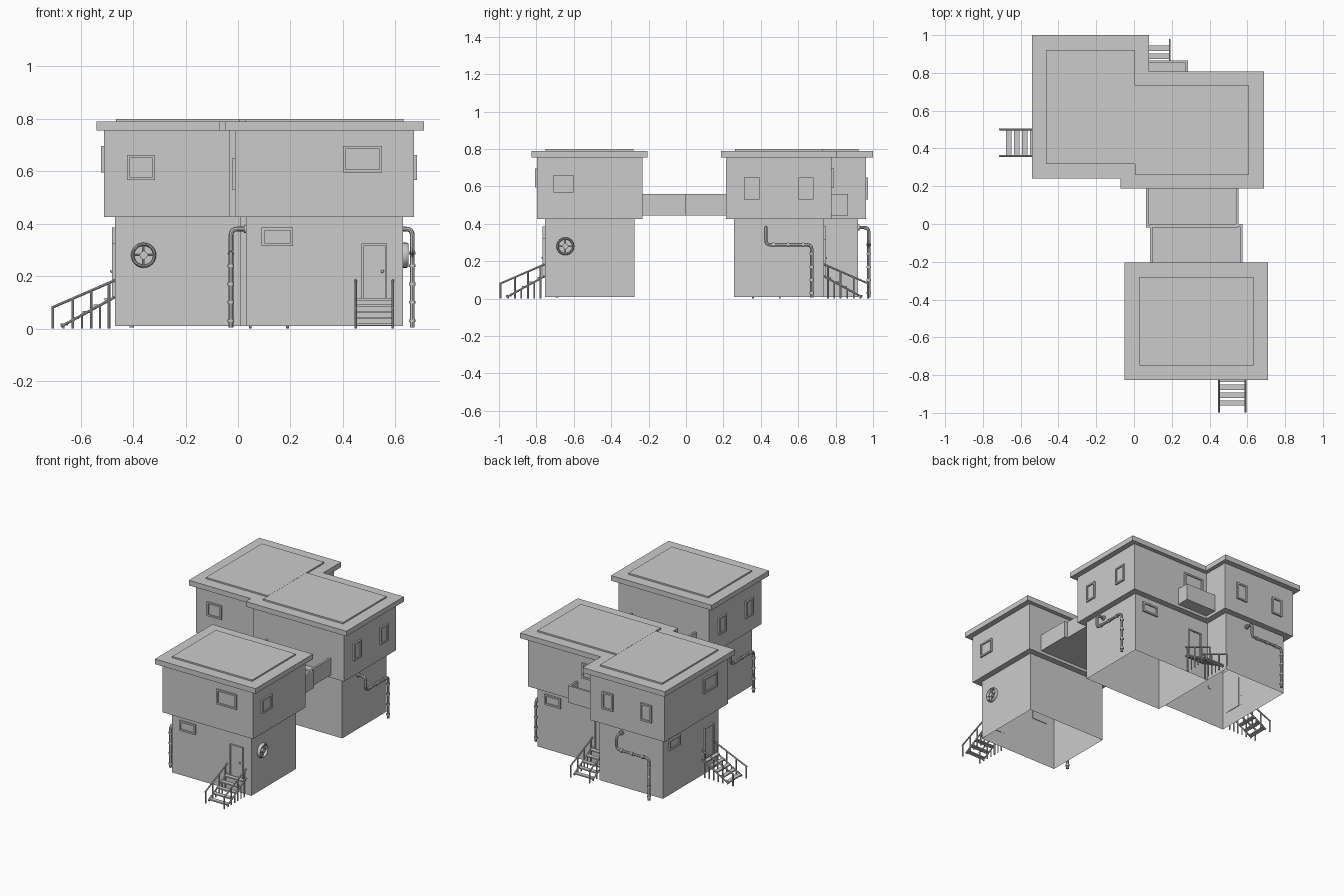
import bpy, bmesh, math
from mathutils import Matrix, Vector

if "Cube" in bpy.data.objects:
    bpy.data.objects.remove(bpy.data.objects["Cube"])

T = Matrix.Translation


def rot_z(deg):
    return Matrix.Rotation(math.radians(deg), 4, 'Z')


def finish(name, bm, M, smooth=False):
    bm.normal_update()
    me = bpy.data.meshes.new(name)
    bm.to_mesh(me)
    bm.free()
    ob = bpy.data.objects.new(name, me)
    bpy.context.collection.objects.link(ob)
    ob.matrix_world = M
    if smooth:
        bpy.ops.object.select_all(action='DESELECT')
        ob.select_set(True)
        bpy.context.view_layer.objects.active = ob
        bpy.ops.object.shade_smooth_by_angle(angle=math.radians(40))
    return ob


def add_box(bm, lo, hi):
    lo, hi = Vector(lo), Vector(hi)
    bmesh.ops.create_cube(bm, size=1, matrix=T((lo + hi) / 2) @ Matrix.Diagonal((*(hi - lo), 1)))


def add_rod(bm, a, b, r, n=8):
    a, b = Vector(a), Vector(b)
    d = b - a
    m = T((a + b) / 2) @ d.to_track_quat('Z', 'Y').to_matrix().to_4x4()
    bmesh.ops.create_cone(bm, cap_ends=True, segments=n, radius1=r, radius2=r, depth=d.length, matrix=m)


def shell(M):
    # stepped body with open bottom, overhanging upper floor, roof edge
    bm = bmesh.new()
    rings = [(.30, .24, .01), (.30, .24, .425), (.342, .282, .425), (.342, .282, .755),
             (.38, .31, .755), (.38, .31, .79)]
    prev = None
    for hx, hy, z in rings:
        ring = [bm.verts.new((sx * hx, sy * hy, z)) for sx, sy in ((-1, -1), (1, -1), (1, 1), (-1, 1))]
        if prev:
            for i in range(4):
                j = (i + 1) % 4
                bm.faces.new((prev[i], prev[j], ring[j], ring[i]))
        prev = ring
    bm.faces.new(prev)
    finish("building_shell", bm, M)
    bm = bmesh.new()
    add_box(bm, (-.302, -.235, .785), (.302, .235, .8))
    finish("roof_panel", bm, M)


def window(M, u, z0, z1, w):
    # raised frame of four bars with a recessed pane
    bm = bmesh.new()
    a, b, t = u - w / 2, u + w / 2, .011
    add_box(bm, (a, -.011, z0), (a + t, .004, z1))
    add_box(bm, (b - t, -.011, z0), (b, .004, z1))
    add_box(bm, (a + t, -.011, z0), (b - t, .004, z0 + t))
    add_box(bm, (a + t, -.011, z1 - t), (b - t, .004, z1))
    finish("window_frame", bm, M)
    bm = bmesh.new()
    add_box(bm, (a + t, -.003, z0 + t), (b - t, .004, z1 - t))
    finish("window_pane", bm, M)


def door(M, u):
    bm = bmesh.new()
    a, b = u - .049, u + .049
    add_box(bm, (a, -.011, .115), (a + .008, .004, .325))
    add_box(bm, (b - .008, -.011, .115), (b, .004, .325))
    add_box(bm, (a + .008, -.011, .317), (b - .008, .004, .325))
    add_box(bm, (a + .008, -.005, .115), (b - .008, .004, .317))
    finish("door", bm, M)
    bm = bmesh.new()
    bmesh.ops.create_uvsphere(bm, u_segments=10, v_segments=6, radius=.006, matrix=T((u + .031, -.012, .218)))
    finish("door_knob", bm, M, True)


def stairs(M, u):
    # slatted treads, sloping stringers and handrails on posts
    bm = bmesh.new()
    for i in range(5):
        d, z = .025 + i * .042, .116 - i * .024
        add_box(bm, (u - .068, -d - .014, z - .008), (u + .068, -d + .014, z))
    finish("stair_treads", bm, M)
    bm = bmesh.new()
    for s in (-1, 1):
        x = u + s * .071
        add_rod(bm, (x, 0, .184), (x, -.242, .079), .005)
        add_rod(bm, (x, 0, .12), (x, -.205, .008), .005)
        for d in (.022, .09, .16, .236):
            add_rod(bm, (x, -d, 0), (x, -d, .184 - d * .434), .005)
        for d in (.056, .125, .195):
            add_rod(bm, (x, -d, 0), (x, -d, .12 - d * .546), .004)
    finish("stair_rails", bm, M, True)


def vent(M, u, z):
    # round wall vent: ring, hub and cross spokes
    bm = bmesh.new()
    n, prof = 24, [(.036, .0), (.036, -.014), (.040, -.02), (.044, -.02), (.048, -.014), (.048, .0)]
    rows = [[bm.verts.new((u + r * math.cos(k * math.tau / n), y, z + r * math.sin(k * math.tau / n)))
             for r, y in prof] for k in range(n)]
    for k in range(n):
        p, q = rows[k], rows[(k + 1) % n]
        for i in range(len(prof)):
            j = (i + 1) % len(prof)
            bm.faces.new((p[i], p[j], q[j], q[i]))
    add_rod(bm, (u, .006, z), (u, -.018, z), .015, 16)
    for dx, dz in ((1, 0), (-1, 0), (0, 1), (0, -1)):
        add_rod(bm, (u + dx * .012, -.01, z + dz * .012), (u + dx * .04, -.01, z + dz * .04), .004)
    bmesh.ops.recalc_face_normals(bm, faces=bm.faces)
    finish("round_vent", bm, M, True)


def pipe(M):
    # drain pipe with rounded bends and joint collars
    path = [Vector(p) for p in ((-.296, .07, .38), (-.357, .07, .38), (-.357, .07, .288),
                                (-.357, -.175, .288), (-.357, -.175, .005))]
    pts = [path[0]]
    for a, b, c in zip(path, path[1:], path[2:]):
        p, q = b + (a - b).normalized() * .025, b + (c - b).normalized() * .025
        pts += [p * (1 - t) ** 2 + b * 2 * t * (1 - t) + q * t * t for t in (0, .25, .5, .75, 1)]
    pts.append(path[-1])
    cu = bpy.data.curves.new("drain_pipe", 'CURVE')
    cu.dimensions, cu.bevel_depth, cu.bevel_resolution, cu.use_fill_caps = '3D', .009, 2, True
    sp = cu.splines.new('POLY')
    sp.points.add(len(pts) - 1)
    for s, p in zip(sp.points, pts):
        s.co = (*p, 1)
    ob = bpy.data.objects.new("drain_pipe", cu)
    bpy.context.collection.objects.link(ob)
    ob.matrix_world = M
    bpy.ops.object.select_all(action='DESELECT')
    ob.select_set(True)
    bpy.context.view_layer.objects.active = ob
    bpy.ops.object.convert(target='MESH')
    bpy.ops.object.shade_smooth_by_angle(angle=math.radians(40))
    bm = bmesh.new()
    add_rod(bm, (-.298, .07, .38), (-.308, .07, .38), .016, 12)
    for z in (.03, .1, .17, .24):
        add_rod(bm, (-.357, -.175, z - .005), (-.357, -.175, z + .005), .0125, 12)
    for y in (.03, -.05, -.13):
        add_rod(bm, (-.357, y - .005, .288), (-.357, y + .005, .288), .0125, 12)
    finish("pipe_collars", bm, M, True)


def walkway(M):
    # raised walkway tray: floor plus parapet on three sides
    bm = bmesh.new()
    add_box(bm, (-.245, .27, .445), (.245, .515, .46))
    for s in (-1, 1):
        add_box(bm, (min(s * .245, s * .232), .27, .46), (max(s * .245, s * .232), .515, .56))
    add_box(bm, (-.232, .502, .46), (.232, .515, .56))
    finish("walkway", bm, M)


def module(x, y, angle):
    M = T((x, y, 0)) @ rot_z(angle)
    right, left = M @ rot_z(90), M @ rot_z(-90)
    low, up = T((0, -.24, 0)), T((0, -.282, 0))
    side_low, side_up = T((0, -.30, 0)), T((0, -.342, 0))
    shell(M)
    window(M @ up, .145, .595, .697, .15)
    window(M @ low, -.18, .316, .385, .12)
    door(M @ low, .19)
    stairs(M @ low, .19)
    window(right @ side_up, -.14, .567, .662, .108)
    vent(right @ side_low, -.13, .28)
    for u in (-.145, .145):
        window(left @ side_up, u, .53, .648, .082)
    pipe(M)
    walkway(M)


# the same building placed three times, each turned differently
module(.33, -.515, 0)
module(.308, .497, 180)
module(-.23, .62, -90)
